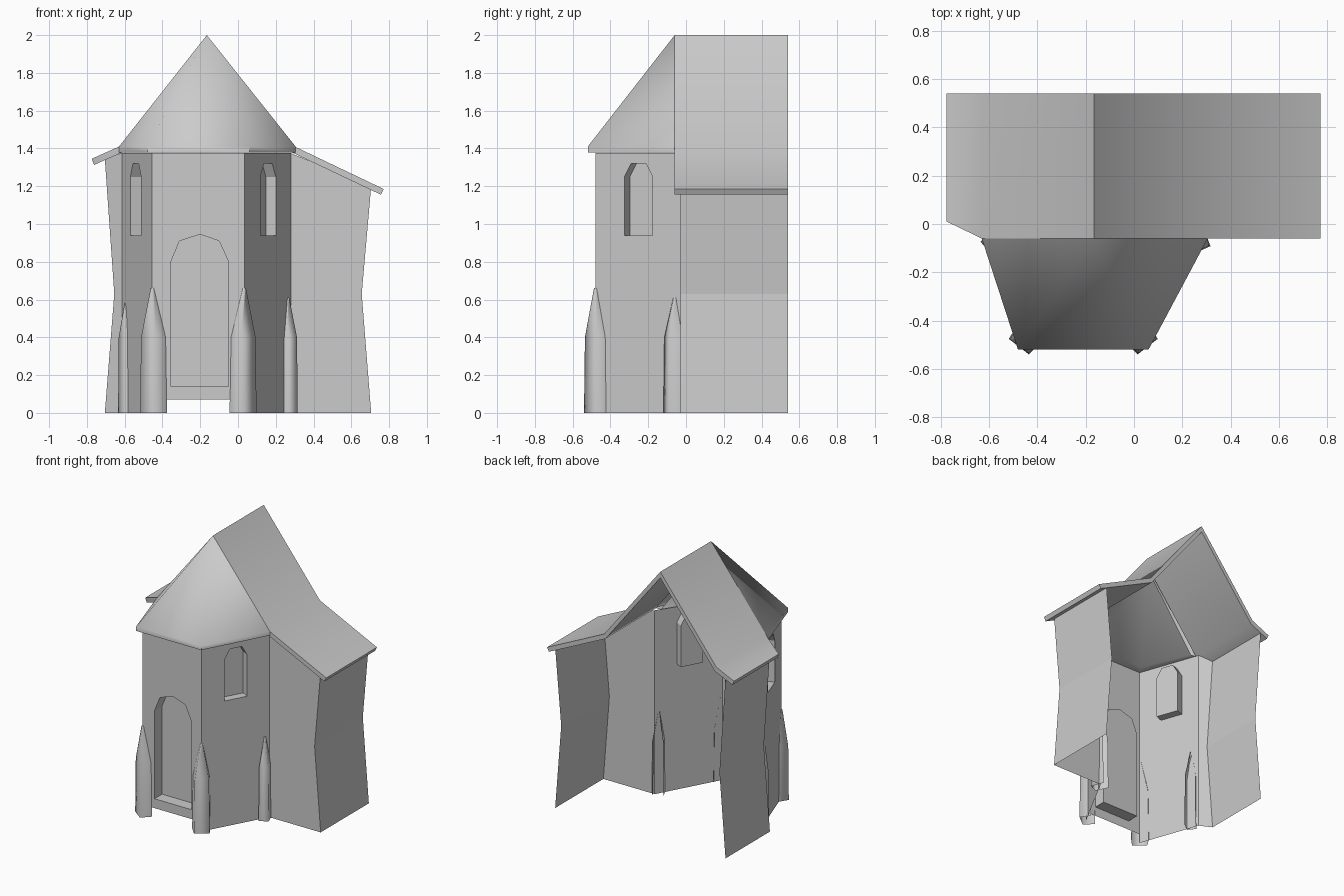
import bpy, bmesh, math
from mathutils import Vector

if "Cube" in bpy.data.objects:
    bpy.data.objects.remove(bpy.data.objects["Cube"])


def finish(name, bm, smooth=None, normals=True):
    if normals:
        bmesh.ops.recalc_face_normals(bm, faces=bm.faces)
    me = bpy.data.meshes.new(name)
    bm.to_mesh(me)
    bm.free()
    ob = bpy.data.objects.new(name, me)
    bpy.context.collection.objects.link(ob)
    if smooth:
        bpy.ops.object.select_all(action='DESELECT')
        ob.select_set(True)
        bpy.context.view_layer.objects.active = ob
        bpy.ops.object.shade_smooth_by_angle(angle=math.radians(smooth))
    return ob


def panel(name, rings):
    """Strip of quads between successive open rings of points."""
    bm = bmesh.new()
    vs = [[bm.verts.new(p) for p in r] for r in rings]
    for a, b in zip(vs, vs[1:]):
        for i in range(len(a) - 1):
            bm.faces.new((a[i], a[i + 1], b[i + 1], b[i]))
    bmesh.ops.remove_doubles(bm, verts=bm.verts, dist=0.0005)
    return finish(name, bm)


def niche_wall(name, p0, p1, bottom, top, arch, depth):
    """Upright wall p0->p1 with an arched recess; arch is (distance, z)."""
    p0, p1 = Vector((*p0, 0)), Vector((*p1, 0))
    along = (p1 - p0).normalized()
    inward = Vector((-along.y, along.x, 0))
    length = (p1 - p0).length
    at = lambda u, z, d=0: p0 + along * u + Vector((0, 0, z)) + inward * d
    bm = bmesh.new()

    def loop(pts, d=0):
        v = [bm.verts.new(at(u, z, d)) for u, z in pts]
        return v, [bm.edges.new((v[i - 1], v[i])) for i in range(len(v))]

    _, e_out = loop([(0, bottom), (length, bottom), (length, top), (0, top)])
    rim, e_rim = loop(arch)
    bmesh.ops.triangle_fill(bm, edges=e_out + e_rim, use_beauty=True,
                            normal=-inward)
    # recess sides and back
    back = [bm.verts.new(v.co + inward * depth) for v in rim]
    for i in range(len(rim)):
        bm.faces.new((rim[i - 1], rim[i], back[i], back[i - 1]))
    bm.faces.new(back)
    return finish(name, bm)


# Bay walls with recessed door and windows
FL, FR = (-0.455, -0.48), (0.035, -0.48)
BL, BR = (-0.615, -0.03), (0.28, -0.03)
door = [(x + 0.455, z) for x, z in ((-0.355, 0.14), (-0.05, 0.14), (-0.05, 0.80),
        (-0.10, 0.91), (-0.20, 0.945), (-0.31, 0.91), (-0.355, 0.80))]
niche_wall("door_wall", FL, FR, 0.07, 1.375, door, 0.09)


def window(mid):
    return [(mid + u, z) for u, z in ((-0.085, 0.94), (0.085, 0.94), (0.085, 1.25),
            (0.045, 1.32), (-0.045, 1.32), (-0.085, 1.25))]


niche_wall("bay_wall_right", FR, BR, 0, 1.375, window(0.26), 0.06)
niche_wall("bay_wall_left", BL, FL, 0, 1.375, window(0.22), 0.06)

# Front and side walls, pinched at mid height; back is open
for name, s, top, near, yc in (("right", 1, 1.20, BR, -0.03), ("left", -1, 1.345, BL, 0.015)):
    rows = [(0.705, 0), (0.655, 0.63), (0.705, top)]
    panel("front_wall_" + name, [[(*near, 1.375 if z == top else z), (s * x, yc, z)]
                                 for x, z in rows])
    panel("side_wall_" + name, [[(s * x, yc, z), (s * x, 0.54, z)] for x, z in rows])


# Corner buttresses fading into the wall
def buttress(name, c, d, half, out, top):
    c, d = Vector((*c, 0)), Vector((*d, 0)).normalized()
    t = Vector((-d.y, d.x, 0))
    rings = []
    for z, k in ((0, 1), (0.4, 0.92), (top, 0.12)):
        pts = ((-half, -0.05), (-half * 0.85, out), (half * 0.85, out), (half, -0.05))
        rings.append([c + t * a * k + d * (b * k) + Vector((0, 0, z)) for a, b in pts])
    ob = panel(name, rings)
    for p in ob.data.polygons:
        p.use_smooth = True
    return ob


buttress("buttress_front_right", FR, (0.61, -0.79), 0.062, 0.035, 0.66)
buttress("buttress_front_left", FL, (-0.61, -0.79), 0.062, 0.035, 0.66)
buttress("buttress_rear_right", (0.265, -0.06), (0.4, -0.9), 0.04, 0.05, 0.61)
buttress("buttress_rear_left", (-0.59, -0.08), (-0.7, -0.6), 0.04, 0.03, 0.61)

# Main gable roof slab with flared eaves
outer = [(-0.775, 1.345), (-0.63, 1.41), (-0.165, 2.0), (0.30, 1.41), (0.772, 1.185)]
inner = [(0.757, 1.155), (0.29, 1.377), (-0.165, 1.955), (-0.617, 1.377), (-0.762, 1.313)]
bm = bmesh.new()
prof = outer + inner
front = [bm.verts.new((x, 0.01 if x < -0.7 else -0.06, z)) for x, z in prof]
back = [bm.verts.new((x, 0.54, z)) for x, z in prof]
n = len(prof)
for i in range(n):
    bm.faces.new((front[i - 1], front[i], back[i], back[i - 1]))
for ring in (front, back):
    for i in range(4):
        bm.faces.new((ring[i], ring[i + 1], ring[n - 2 - i], ring[n - 1 - i]))
finish("main_roof", bm, 30)

# Hipped roof over the bay: slopes, eave edge, soffit and underside
rim = [(-0.63, -0.06), (-0.48, -0.52), (0.06, -0.52), (0.305, -0.06)]
lip = [(-0.57, -0.06), (-0.42, -0.42), (0.02, -0.42), (0.25, -0.06)]
bm = bmesh.new()
rings = [[bm.verts.new((x, y, z)) for x, y in pts]
         for pts, z in ((rim, 1.41), (rim, 1.378), (lip, 1.378))]
tip, under = bm.verts.new((-0.165, -0.06, 2.0)), bm.verts.new((-0.165, -0.06, 1.94))
for i in range(3):
    bm.faces.new((rings[0][i], rings[0][i + 1], tip))
    for a, b in zip(rings, rings[1:]):
        bm.faces.new((a[i], b[i], b[i + 1], a[i + 1]))
    bm.faces.new((rings[2][i + 1], rings[2][i], under))
finish("bay_roof", bm, 60)
